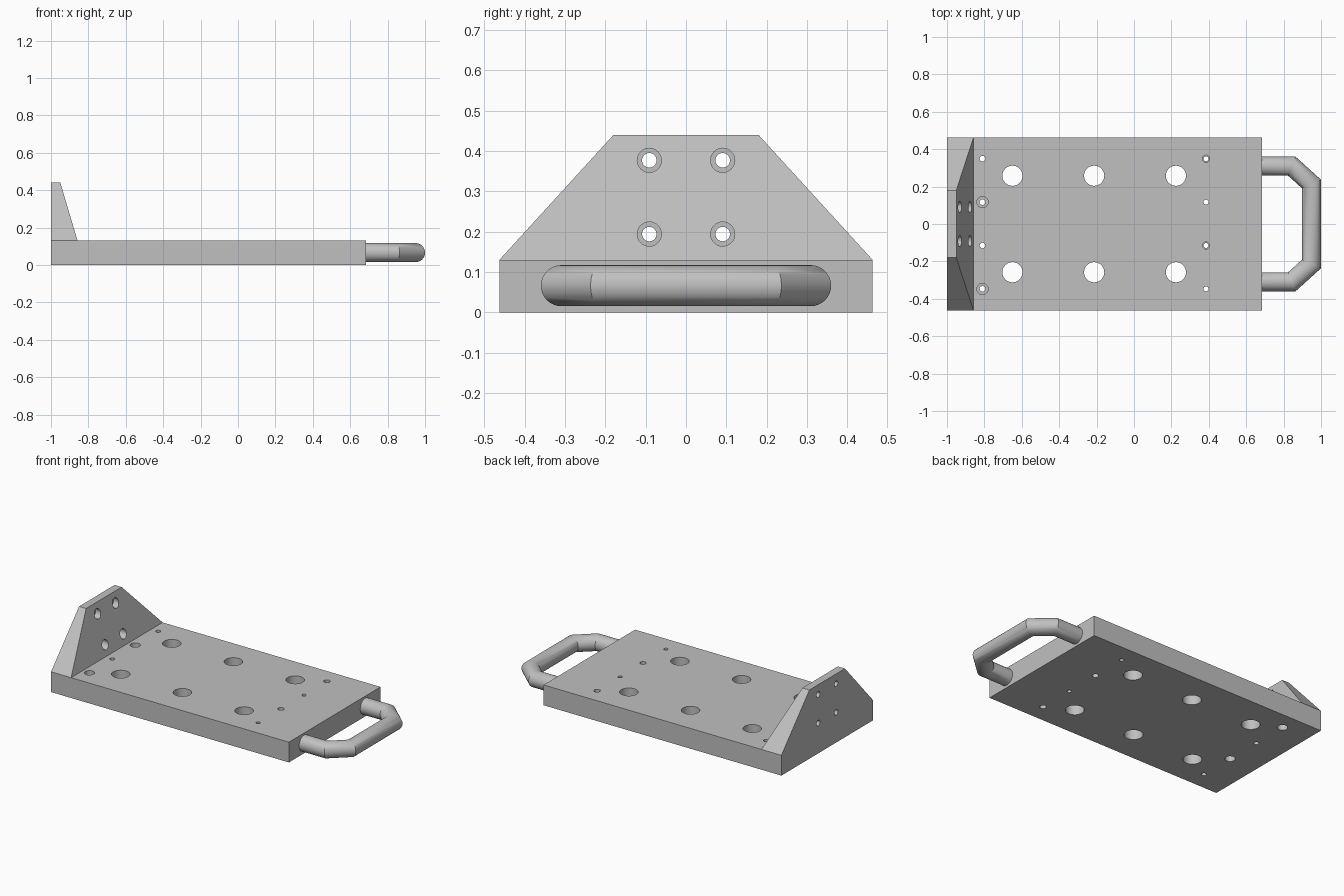
import bpy, bmesh
from math import sin, cos, tan, pi
from mathutils import Matrix, Vector

if "Cube" in bpy.data.objects:
    bpy.data.objects.remove(bpy.data.objects["Cube"], do_unlink=True)

# Single painted metal colour
GREY = (0.53, 0.53, 0.53, 1)
metal = bpy.data.materials.new("grey metal")
metal.use_nodes = True
metal.diffuse_color = GREY
metal.node_tree.nodes["Principled BSDF"].inputs["Base Color"].default_value = GREY


def make_object(name, bm):
    bmesh.ops.recalc_face_normals(bm, faces=bm.faces)
    mesh = bpy.data.meshes.new(name)
    bm.to_mesh(mesh)
    bm.free()
    mesh.materials.append(metal)
    ob = bpy.data.objects.new(name, mesh)
    bpy.context.collection.objects.link(ob)
    return ob


def select(ob):
    bpy.ops.object.select_all(action='DESELECT')
    ob.select_set(True)
    bpy.context.view_layer.objects.active = ob


def drill(target, holes, axis):
    """Cut cylinders given as (centre, radius, length) along an axis."""
    bm = bmesh.new()
    turn = Vector((0, 0, 1)).rotation_difference(Vector(axis)).to_matrix().to_4x4()
    for centre, radius, length in holes:
        bmesh.ops.create_cone(bm, cap_ends=True, segments=32, radius1=radius, radius2=radius,
                              depth=length, matrix=Matrix.Translation(centre) @ turn)
    cutter = make_object("hole_cutter", bm)
    cutter.hide_render = True
    mod = target.modifiers.new("holes", 'BOOLEAN')
    mod.operation, mod.solver, mod.object = 'DIFFERENCE', 'EXACT', cutter
    select(target)
    bpy.ops.object.modifier_apply(modifier=mod.name)
    bpy.data.objects.remove(cutter, do_unlink=True)


def smooth(ob):
    select(ob)
    bpy.ops.object.shade_smooth_by_angle(angle=pi / 6)


X0, X1, W, T, TOP = -1.0, 0.685, 0.463, 0.13, 0.44

# Base plate
bm = bmesh.new()
bmesh.ops.create_cube(bm, size=1, matrix=Matrix.Translation(((X0 + X1) / 2, 0, T / 2))
                      @ Matrix.Diagonal((X1 - X0, 2 * W, T, 1)))
plate = make_object("base_plate", bm)

# Large holes, then alternating small bolt holes with counterbores above and below
through = [((x, y, T / 2), 0.054, 0.4) for x in (-0.65, -0.213, 0.224) for y in (-0.258, 0.258)]
bores = []
for x, bore, inner, flip in ((-0.81, 0.03, 0.015, 1), (0.385, 0.019, 0.013, 0)):
    for i, y in enumerate((-0.347, -0.115, 0.117, 0.349)):
        through.append(((x, y, T / 2), inner, 0.4))
        above = (i + flip) % 2
        bores.append(((x, y, T if above else 0), bore, 0.12))
drill(plate, through, (0, 0, 1))
drill(plate, bores, (0, 0, 1))
smooth(plate)

# Tapered upright end plate
bm = bmesh.new()
foot = [bm.verts.new((x, y, T)) for x, y in ((X0, -W), (-0.858, -W), (-0.858, W), (X0, W))]
head = [bm.verts.new((x, y, TOP)) for x, y in ((X0, -0.18), (-0.95, -0.18), (-0.95, 0.18), (X0, 0.18))]
bm.faces.new(foot)
bm.faces.new(head)
for i in range(4):
    j = (i + 1) % 4
    bm.faces.new((foot[i], foot[j], head[j], head[i]))
upright = make_object("end_upright", bm)
spots = [(y, z) for y in (-0.091, 0.091) for z in (0.194, 0.377)]
drill(upright, [((-0.95, y, z), 0.018, 0.4) for y, z in spots], (1, 0, 0))
drill(upright, [((-0.865, y, z), 0.03, 0.2) for y, z in spots], (1, 0, 0))
smooth(upright)

# Mitred tube handle
R, Z, SIDES = 0.051, 0.066, 32
path = [Vector(p) for p in ((X1, 0.309), (0.844, 0.309), (0.949, 0.214),
                            (0.949, -0.214), (0.844, -0.309), (X1, -0.309))]
bm = bmesh.new()
rings = []
for i, p in enumerate(path):
    before = (p - path[i - 1]).normalized() if i else Vector((1, 0))
    after = (path[i + 1] - p).normalized() if i < len(path) - 1 else before
    tangent = (before + after).normalized()
    side = Vector((-tangent.y, tangent.x)) / tangent.dot(before)
    ring = []
    for k in range(SIDES):
        a = 2 * pi * k / SIDES
        q = p + side * R * cos(a)
        ring.append(bm.verts.new((q.x, q.y, Z + R * sin(a))))
    rings.append(ring)
for a, b in zip(rings, rings[1:]):
    for k in range(SIDES):
        m = (k + 1) % SIDES
        bm.faces.new((a[k], a[m], b[m], b[k]))
bm.faces.new(rings[0])
bm.faces.new(rings[-1])
handle = make_object("handle", bm)
smooth(handle)
